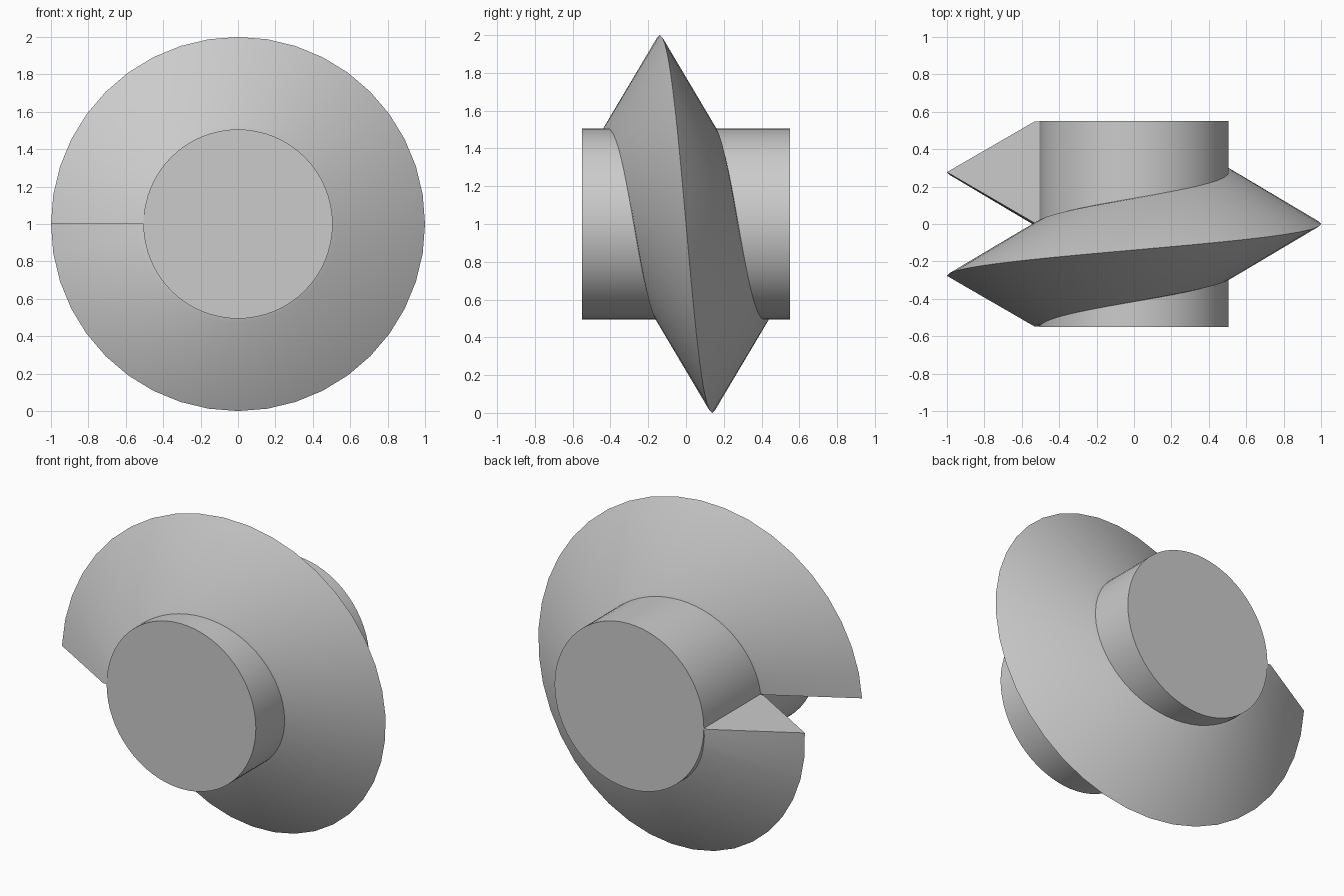
import bpy, bmesh, math
from mathutils import Matrix

if "Cube" in bpy.data.objects:
    bpy.data.objects.remove(bpy.data.objects["Cube"])

HALF = 0.55          # half length of the core
CORE_R = 0.506
PITCH = 0.555
STEPS = 40
CENTRE_Z = 1.0

grey = bpy.data.materials.new("grey")
grey.use_nodes = True
colour = (0.6, 0.6, 0.6, 1)
grey.diffuse_color = colour
grey.node_tree.nodes["Principled BSDF"].inputs["Base Color"].default_value = colour


def finish(bm, name):
    bmesh.ops.recalc_face_normals(bm, faces=bm.faces)
    mesh = bpy.data.meshes.new(name)
    bm.to_mesh(mesh)
    bm.free()
    mesh.materials.append(grey)
    obj = bpy.data.objects.new(name, mesh)
    bpy.context.collection.objects.link(obj)
    bpy.ops.object.select_all(action="DESELECT")
    obj.select_set(True)
    bpy.context.view_layer.objects.active = obj
    bpy.ops.object.shade_smooth_by_angle(angle=math.radians(30))


# Round core lying along y
bm = bmesh.new()
turn = Matrix.Translation((0, 0, CENTRE_Z)) @ Matrix.Rotation(math.pi / 2, 4, "X")
bmesh.ops.create_cone(bm, cap_ends=True, segments=64, radius1=CORE_R,
                      radius2=CORE_R, depth=2 * HALF, matrix=turn)
finish(bm, "core")

# One turn of V-shaped thread, profile given as (radius, offset along the axis)
profile = [(0.45, -0.285), (0.53, -0.273), (1.0, 0), (0.53, 0.273), (0.45, 0.285)]
bm = bmesh.new()
rings = []
for i in range(STEPS + 1):
    t = i / STEPS
    angle = math.pi - 2 * math.pi * t
    ring = []
    for r, offset in profile:
        y = PITCH * (t - 0.5) + offset
        y = max(-HALF + 0.001, min(HALF - 0.001, y))
        ring.append(bm.verts.new((r * math.cos(angle), y,
                                  CENTRE_Z + r * math.sin(angle))))
    rings.append(ring)
count = len(profile)
for a, b in zip(rings, rings[1:]):
    for j in range(count):
        k = (j + 1) % count
        bm.faces.new((a[j], a[k], b[k], b[j]))
for end in (rings[0], rings[-1]):
    bm.faces.new(end)
finish(bm, "thread")
